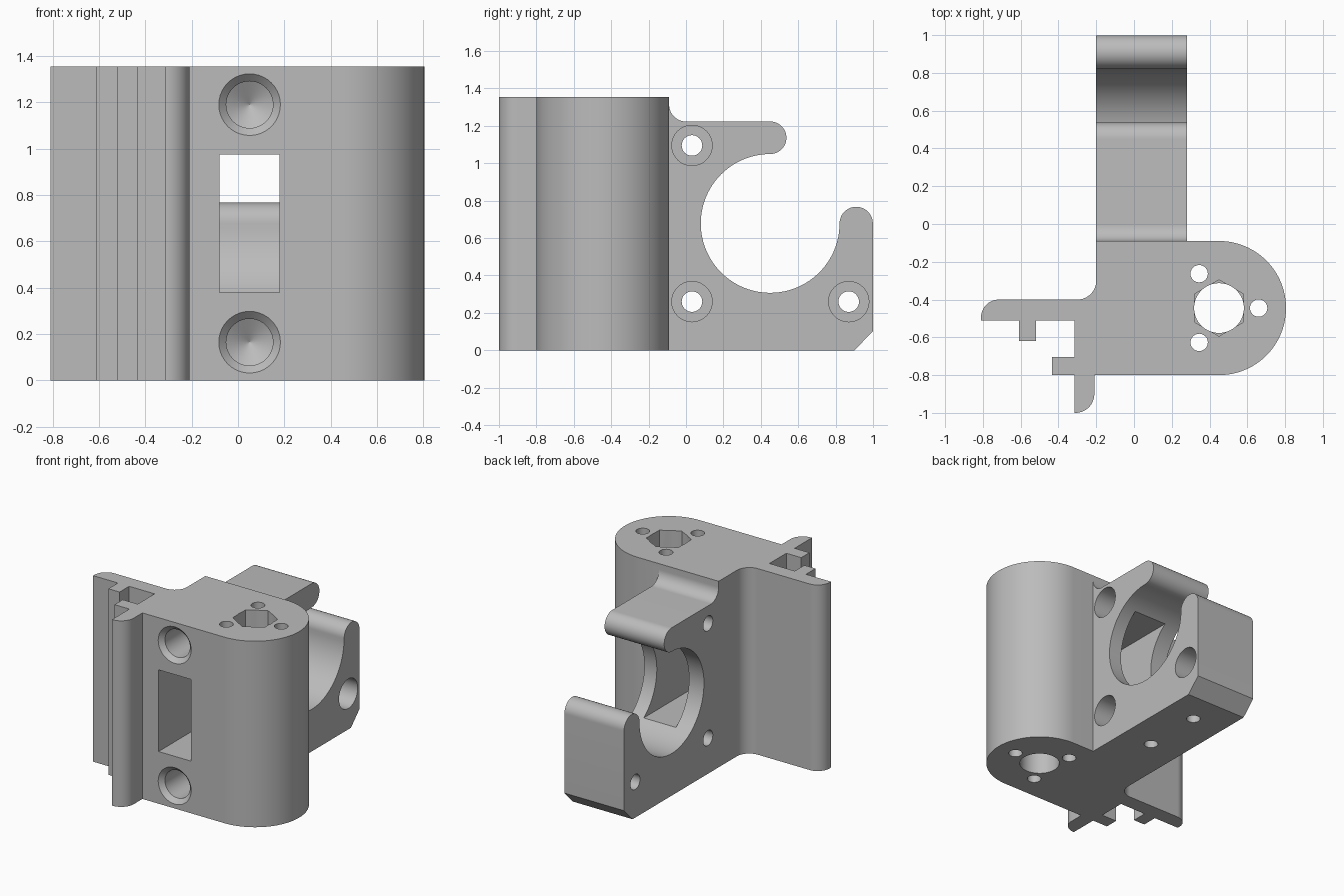
import bpy, bmesh
from math import sin, cos, radians, tau
from mathutils import Vector, Matrix

cube = bpy.data.objects.get("Cube")
if cube:
    bpy.data.objects.remove(cube, do_unlink=True)

grey = bpy.data.materials.new("plain grey")
grey.use_nodes = True
GREY = (0.5, 0.5, 0.5, 1)
grey.diffuse_color = GREY
grey.node_tree.nodes["Principled BSDF"].inputs["Base Color"].default_value = GREY


def arc(cx, cy, r, start, end, steps=16):
    angles = [radians(start + (end - start) * i / steps) for i in range(steps + 1)]
    return [(cx + r * cos(a), cy + r * sin(a)) for a in angles]


def finish(name, bm):
    bmesh.ops.remove_doubles(bm, verts=bm.verts, dist=1e-5)
    bmesh.ops.recalc_face_normals(bm, faces=bm.faces)
    mesh = bpy.data.meshes.new(name)
    bm.to_mesh(mesh)
    bm.free()
    mesh.materials.append(grey)
    obj = bpy.data.objects.new(name, mesh)
    bpy.context.collection.objects.link(obj)
    return obj


def prism(name, outline, low, high, along="z"):
    """Extrude an outline: (x, y) along z, or (y, z) along x."""
    bm = bmesh.new()
    place = (lambda p: (p[0], p[1], low)) if along == "z" else (lambda p: (low, p[0], p[1]))
    face = bm.faces.new([bm.verts.new(place(p)) for p in outline])
    ext = bmesh.ops.extrude_face_region(bm, geom=[face])
    step = Vector((0, 0, high - low) if along == "z" else (high - low, 0, 0))
    verts = [g for g in ext["geom"] if isinstance(g, bmesh.types.BMVert)]
    bmesh.ops.translate(bm, verts=verts, vec=step)
    return finish(name, bm)


def drill(name, stations, origin, direction, sides=40):
    """Turned cutter: (radius, depth) stations along a direction."""
    bm = bmesh.new()
    turn = Vector((0, 0, 1)).rotation_difference(Vector(direction)).to_matrix().to_4x4()
    place = Matrix.Translation(origin) @ turn
    rings = [[bm.verts.new(place @ Vector((r * cos(tau * i / sides), r * sin(tau * i / sides), d)))
              for i in range(sides)] for r, d in stations]
    for a, b in zip(rings, rings[1:]):
        for i in range(sides):
            j = (i + 1) % sides
            bm.faces.new((a[i], a[j], b[j], b[i]))
    bm.faces.new(rings[0])
    bm.faces.new(rings[-1])
    return finish(name, bm)


def combine(target, tool, operation):
    mod = target.modifiers.new(operation.lower(), "BOOLEAN")
    mod.operation, mod.solver, mod.object = operation, "EXACT", tool
    bpy.context.view_layer.objects.active = target
    bpy.ops.object.modifier_apply(modifier=mod.name)
    bpy.data.objects.remove(tool, do_unlink=True)


TOP = 1.355
BORE = (0.45, -0.445)

# Upright body with rounded end, side fin and slot rails
outline = [(-0.2, -0.09)]
outline += arc(*BORE, 0.355, 90, -90, 48)
outline += [(-0.21, -0.8)] + arc(-0.31, -0.9, 0.1, 0, -90)
outline += [(-0.315, -1), (-0.315, -0.8), (-0.435, -0.8), (-0.435, -0.705),
            (-0.315, -0.705), (-0.315, -0.51), (-0.52, -0.51), (-0.52, -0.62),
            (-0.61, -0.62), (-0.61, -0.51), (-0.81, -0.51)]
outline += arc(-0.715, -0.495, 0.095, 180, 90)
outline += arc(-0.3, -0.3, 0.1, -90, 0)
bracket = prism("bracket", outline, 0, TOP)

# Open ring at the back, with rounded tips and a chamfered foot
ring = [(-0.25, 0), (-0.25, 1.3)] + arc(0, 1.313, 0.09, 180, 270)
ring += arc(0.45, 1.136, 0.087, 90, -90, 24)
ring += arc(0.45, 0.678, 0.371, 90, 360, 72)
ring += arc(0.91, 0.678, 0.089, 180, 0, 24)
ring += [(0.999, 0.1), (0.9, 0)]
combine(bracket, prism("open_ring", ring, -0.2, 0.28, "x"), "UNION")

cutters = []
# Window through to the ring opening
window = [(-0.08, -0.9), (0.18, -0.9), (0.18, 0.45), (-0.08, 0.45)]
cutters.append(prism("window", window, 0.38, 0.975))

# Countersunk front sockets with pointed floors
for z in (0.165, 1.19):
    stations = [(0.143, -0.01), (0.101, 0.032), (0.101, 0.4), (0.001, 0.46)]
    cutters.append(drill("front_socket", stations, (0.05, -0.8, z), (0, 1, 0)))

# Main vertical bore, hexagonal pocket and three small through holes
cutters.append(drill("main_bore", [(0.132, -0.1), (0.132, 1.5)], (*BORE, 0), (0, 0, 1)))
cutters.append(prism("hex_pocket", arc(*BORE, 0.149, 30, 330, 5), 1.1, 1.5))
for angle in (0, 120, 240):
    x, y = arc(*BORE, 0.21, angle, angle, 1)[0]
    cutters.append(drill("pin_hole", [(0.046, -0.1), (0.046, 1.5)], (x, y, 0), (0, 0, 1), 24))

# Counterbored cross holes in the ring
for y, z in ((0.032, 1.095), (0.032, 0.26), (0.87, 0.26)):
    stations = [(0.108, -0.1), (0.108, 0.28), (0.055, 0.28), (0.055, 0.6)]
    cutters.append(drill("cross_hole", stations, (0.28, y, z), (-1, 0, 0), 32))

# Blind holes in the underside
for y in (0.23, 0.67):
    cutters.append(drill("foot_hole", [(0.046, -0.1), (0.046, 0.25)], (0.045, y, 0), (0, 0, 1), 24))

for cutter in cutters:
    combine(bracket, cutter, "DIFFERENCE")

bpy.ops.object.select_all(action="DESELECT")
bracket.select_set(True)
bpy.context.view_layer.objects.active = bracket
bpy.ops.object.shade_smooth_by_angle(angle=radians(30))
